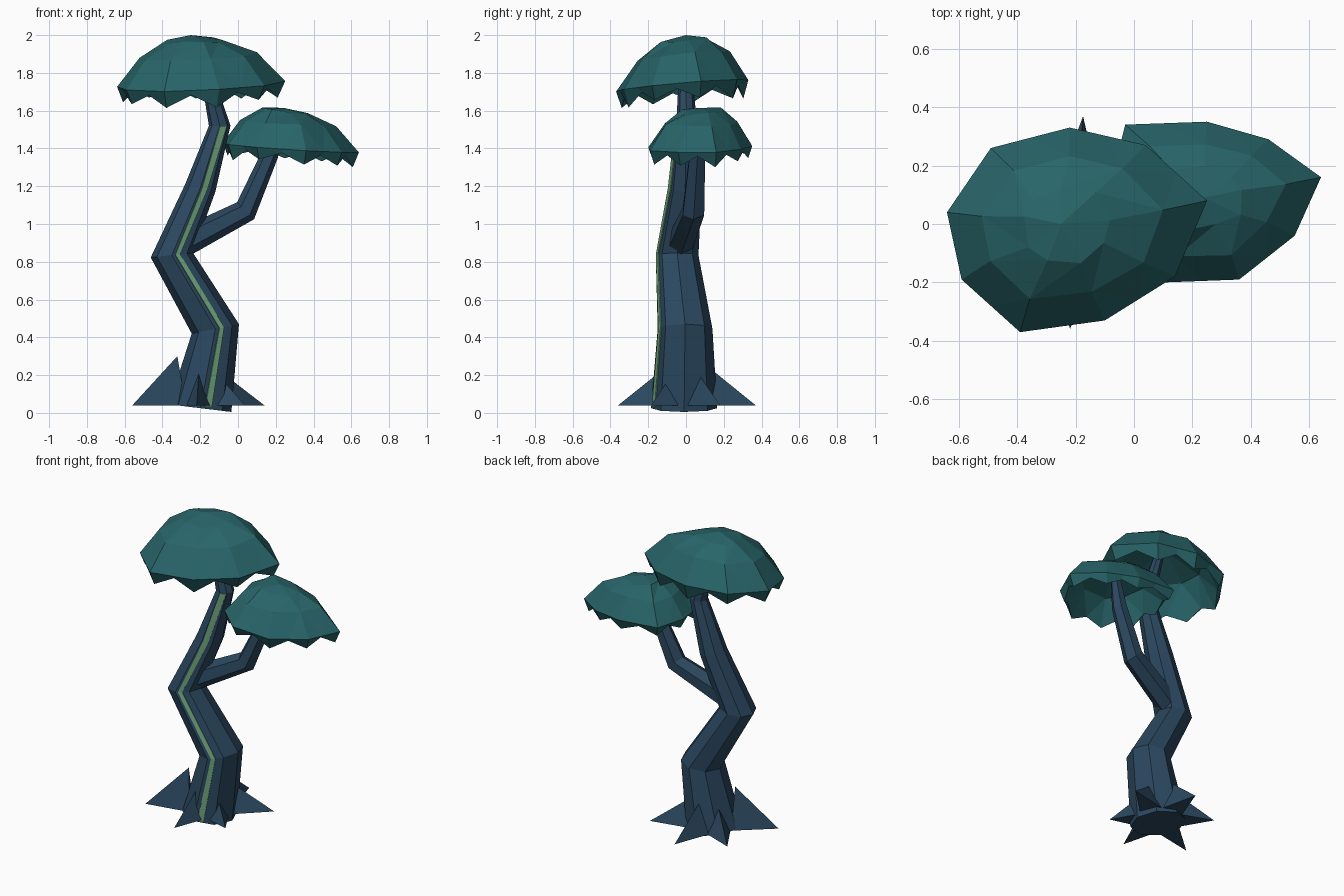
import bpy, bmesh, math, random
from mathutils import Vector

if "Cube" in bpy.data.objects:
    bpy.data.objects.remove(bpy.data.objects["Cube"])

random.seed(4)


def material(name, rgb):
    m = bpy.data.materials.new(name)
    m.diffuse_color = (*rgb, 1)
    m.use_nodes = True
    m.node_tree.nodes["Principled BSDF"].inputs["Base Color"].default_value = m.diffuse_color
    return m


BARK = material("bark", (0.024, 0.064, 0.115))
LEAF = material("leaf", (0.021, 0.13, 0.142))
VEIN = material("vein", (0.16, 0.37, 0.2))


def build(name, verts, faces, mat):
    mesh = bpy.data.meshes.new(name)
    mesh.from_pydata([tuple(v) for v in verts], [], faces)
    bm = bmesh.new()
    bm.from_mesh(mesh)
    bmesh.ops.triangulate(bm, faces=[f for f in bm.faces if len(f.verts) > 4])
    bmesh.ops.recalc_face_normals(bm, faces=bm.faces)
    bm.to_mesh(mesh)
    bm.free()
    ob = bpy.data.objects.new(name, mesh)
    bpy.context.collection.objects.link(ob)
    mesh.materials.append(mat)
    return ob


# A ring is (cx, cy, cz, half-axis x, half-axis z, half-axis y)
def ring_point(r, a):
    cx, cy, cz, hx, hz, ry = r
    return Vector((cx + hx * math.cos(a), cy + ry * math.sin(a), cz + hz * math.cos(a)))


def limb(name, rings, n):
    verts = [ring_point(r, math.tau * i / n) for r in rings for i in range(n)]
    faces = [(k * n + i, k * n + (i + 1) % n, (k + 1) * n + (i + 1) % n, (k + 1) * n + i)
             for k in range(len(rings) - 1) for i in range(n)]
    faces += [tuple(range(n)), tuple(range((len(rings) - 1) * n, len(rings) * n))]
    return build(name, verts, faces, BARK)


# Bent trunk and side branch
trunk = [(-0.20, -0.01, 0.025, 0.165, -0.02, 0.175),
         (-0.12, -0.005, 0.445, 0.125, 0.025, 0.145),
         (-0.35, -0.047, 0.835, 0.112, 0.012, 0.113),
         (-0.20, -0.005, 1.19, 0.08, -0.02, 0.088),
         (-0.097, 0.003, 1.52, 0.057, 0.0, 0.055),
         (-0.145, 0.0, 1.71, 0.038, 0.01, 0.042),
         (-0.20, 0.0, 1.89, 0.028, 0.01, 0.03)]
limb("trunk", trunk, 8)
limb("branch", [(-0.29, -0.03, 0.90, 0.03, -0.07, 0.075),
                (0.04, 0.04, 1.07, 0.045, -0.045, 0.065),
                (0.165, 0.06, 1.36, 0.045, -0.012, 0.048),
                (0.215, 0.08, 1.54, 0.03, -0.01, 0.03)], 6)

# Pale vein running up one front facet of the trunk
verts = []
for r, (lo, hi) in zip(trunk, [(0.2, 0.5), (0.22, 0.5), (0.2, 0.52), (0.12, 0.62), (0.0, 0.9)]):
    a, b = ring_point(r, -math.pi / 2), ring_point(r, -math.pi / 4)
    for t in (lo, hi):
        p = a.lerp(b, t) + Vector((0.002, -0.004, 0))
        p.z = max(p.z, 0.03)
        verts.append(p)
vein = build("trunk_vein", verts, [(2 * k, 2 * k + 1, 2 * k + 3, 2 * k + 2) for k in range(4)], VEIN)
mod = vein.modifiers.new("thickness", 'SOLIDIFY')
mod.thickness = 0.006
mod.offset = 0

# Spiky roots: angle, length, height
for i, (deg, length, height) in enumerate([(86, 0.37, 0.19), (140, 0.33, 0.16), (206, 0.40, 0.26),
                                           (267, 0.36, 0.18), (322, 0.30, 0.15), (28, 0.385, 0.17)]):
    a = math.radians(deg)
    d, s = Vector((math.cos(a), math.sin(a), 0)), Vector((-math.sin(a), math.cos(a), 0))
    c = Vector((-0.2, 0, 0.04))
    tip, top = c + d * length, c + d * 0.135 + Vector((0, 0, height))
    build(f"root_{i + 1}", [tip, top, c + d * 0.12 + s * 0.075, c + d * 0.12 - s * 0.075],
          [(0, 1, 2), (0, 3, 1), (0, 2, 3), (1, 3, 2)], BARK)


# Hollow mushroom-like crown: dome, ragged hanging fringe, concave underside
def crown(name, rim, center, rim_z, mid_z, inner_z, apex_z, tilt, drop):
    n, c = len(rim), Vector(center)
    rim = [Vector(p) - c for p in rim]

    def place(p, scale, z, j=0.0):
        q = p * scale
        x, y = (q.x + random.uniform(-j, j), q.y + random.uniform(-j, j))
        return Vector((c.x + x, c.y + y, z + tilt[0] * x + tilt[1] * y + random.uniform(-j, j) * 0.6))

    fine = []
    for i in range(n):
        fine += [rim[i], (rim[i] + rim[(i + 1) % n]) / 2]
    verts = [place(Vector((0, 0)), 1, apex_z)]
    verts += [place(p, 0.36, inner_z, 0.018) for p in rim]
    verts += [place(p, 0.70, mid_z, 0.01) for p in rim]
    verts += [place(p, 1.0, rim_z) for p in fine]
    verts += [place(p, 0.92, rim_z - (drop * random.uniform(0.8, 1.1) if k % 2 == 0 else drop * 0.3))
              for k, p in enumerate(fine)]
    verts += [place(p, 0.64, mid_z - 0.035, 0.01) for p in rim]
    verts += [place(Vector((0, 0)), 1, inner_z - 0.035)]
    A, B, R, F, U, T = 1, 1 + n, 1 + 2 * n, 1 + 4 * n, 1 + 6 * n, 1 + 7 * n
    faces = []
    for i in range(n):
        j, p, q, s = (i + 1) % n, 2 * i, 2 * i + 1, (2 * i + 2) % (2 * n)
        faces += [(0, A + i, A + j), (A + i, B + i, A + j), (A + j, B + i, B + j),
                  (B + i, R + p, R + q), (B + i, R + q, B + j), (B + j, R + q, R + s),
                  (R + p, F + p, F + q, R + q), (R + q, F + q, F + s, R + s),
                  (U + i, F + q, F + p), (U + i, U + j, F + q), (U + j, F + s, F + q),
                  (T, U + j, U + i)]
    return build(name, verts, faces, LEAF)


crown("upper_crown", [(0.25, 0.08), (0.04, 0.27), (-0.22, 0.33), (-0.49, 0.26), (-0.64, 0.04),
                      (-0.59, -0.19), (-0.39, -0.37), (-0.10, -0.33), (0.14, -0.18)],
      (-0.25, 0.0), 1.735, 1.89, 1.97, 2.0, (0.03, 0.08), 0.09)
crown("lower_crown", [(0.64, 0.16), (0.46, 0.29), (0.25, 0.35), (-0.03, 0.34), (-0.08, 0.14),
                      (-0.05, -0.07), (0.10, -0.20), (0.36, -0.19), (0.55, -0.04)],
      (0.24, 0.09), 1.405, 1.535, 1.598, 1.615, (-0.07, 0.03), 0.075)
